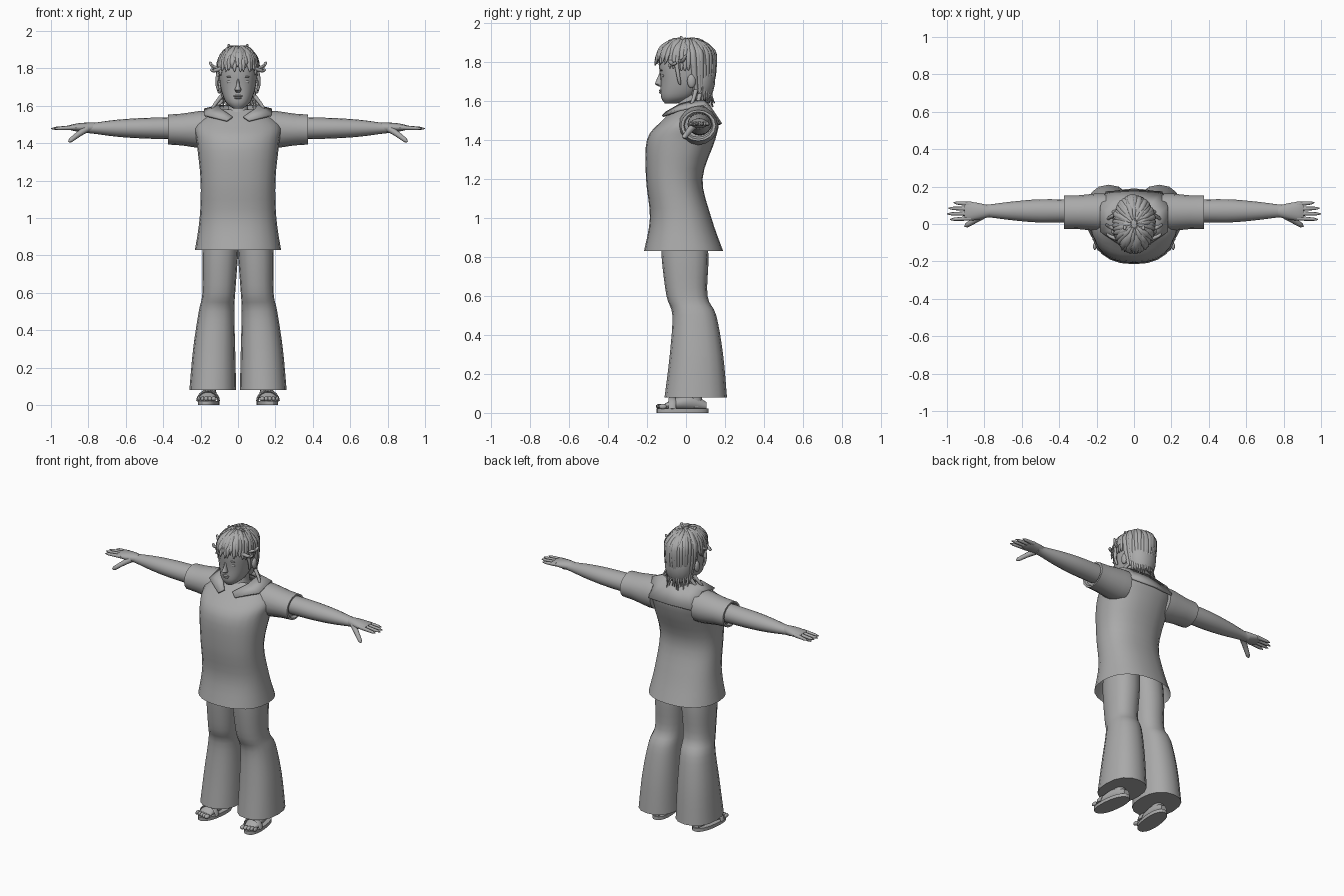
import bpy, bmesh, math, random
from mathutils import Vector

random.seed(4)
if "Cube" in bpy.data.objects:
    bpy.data.objects.remove(bpy.data.objects["Cube"])

grey = bpy.data.materials.new("plain grey")
grey.use_nodes = True
tone = (.4, .4, .4, 1)
grey.diffuse_color = tone
grey.node_tree.nodes["Principled BSDF"].inputs["Base Color"].default_value = tone


def finish(name, bm, angle):
    """Turn the mesh into a shaded object."""
    bmesh.ops.recalc_face_normals(bm, faces=bm.faces)
    mesh = bpy.data.meshes.new(name)
    bm.to_mesh(mesh)
    bm.free()
    mesh.materials.append(grey)
    thing = bpy.data.objects.new(name, mesh)
    bpy.context.collection.objects.link(thing)
    bpy.ops.object.select_all(action='DESELECT')
    thing.select_set(True)
    bpy.context.view_layer.objects.active = thing
    bpy.ops.object.shade_smooth_by_angle(angle=math.radians(angle))
    return thing


def build(name, parts, caps=True, angle=45):
    """Skin each list of rings and join them in one object."""
    bm = bmesh.new()
    for rings in parts:
        loops = [[bm.verts.new(point) for point in ring] for ring in rings]
        for lower, upper in zip(loops, loops[1:]):
            for i in range(len(lower)):
                bm.faces.new((lower[i - 1], lower[i], upper[i], upper[i - 1]))
        if caps:
            bm.faces.new(loops[0])
            bm.faces.new(loops[-1])
    return finish(name, bm, angle)


def both(parts):
    """Add the mirror image of every part."""
    flip = Vector((-1, 1, 1))
    return parts + [[[point * flip for point in ring] for ring in part] for part in parts]


def smooth(keys, steps=4):
    """Pass a smooth curve through the key rows."""
    rows = [Vector(key) for key in keys]
    result = []
    for i in range(len(rows) - 1):
        start, end = rows[i], rows[i + 1]
        before, after = rows[max(i - 1, 0)], rows[min(i + 2, len(rows) - 1)]
        for step in range(steps):
            t = step / steps
            ease = t * t * (3 - 2 * t)
            leave = (end - before) * (t * (1 - t) ** 2 / 2)
            arrive = (after - start) * (t * t * (1 - t) / 2)
            result.append(start.lerp(end, ease) + leave - arrive)
    return result + [rows[-1]]


def circle(sides):
    """Cosine and sine pairs around a full turn."""
    return [(math.cos(math.tau * i / sides), math.sin(math.tau * i / sides)) for i in range(sides)]


def level(z, left, right, front, back, sides=24, power=2.3):
    """Level rounded ring between four limits."""
    def bulge(value):
        return math.copysign(abs(value) ** (2 / power), value)
    return [Vector(((left + right + (right - left) * bulge(c)) / 2,
                    (front + back + (back - front) * bulge(s)) / 2, z)) for c, s in circle(sides)]


def stack(keys, sides=24):
    """Centred body from rows of height, half width, front and back."""
    return [level(z, -half, half, front, back, sides) for z, half, front, back in smooth(keys)]


def limb(rows, y, z):
    """Sideways body from rows of distance, depth radius and height radius."""
    return [[Vector((x, y + depth * c, z + tall * s)) for c, s in circle(16)] for x, depth, tall in rows]


def tube(points, radii, up, flat=1, sides=8):
    """Round rings along a path; up gives the flattened direction."""
    rings = []
    for i, centre in enumerate(points):
        along = (points[min(i + 1, len(points) - 1)] - points[max(i - 1, 0)]).normalized()
        side = along.cross(up(centre)).normalized()
        high = side.cross(along) * flat
        rings.append([centre + (side * c + high * s) * radii[i] for c, s in circle(sides)])
    return rings


def blob(centre, size):
    """Ellipsoid as rings."""
    rings = []
    for step in range(1, 12):
        turn = math.pi * step / 12
        wide = math.sin(turn)
        rings.append([Vector(centre) + Vector(size) * Vector((wide * c, wide * s, math.cos(turn)))
                      for c, s in circle(16)])
    return rings


def upward(centre):
    return Vector((0, 0, 1))


def taper(thick, count):
    """Radii shrinking to a rounded tip."""
    return [thick * (1 - .4 * i / (count - 1)) for i in range(count - 1)] + [thick / 5]


# Shirt, flared at the hem and full at the chest
build("shirt_body", [stack([(.83, .23, -.215, .19), (1, .205, -.185, .13), (1.2, .2, -.205, .085),
                            (1.4, .22, -.2, .15), (1.5, .225, -.12, .165), (1.58, .1, -.03, .1)])], caps=False)
build("sleeves", both([limb([(.15, .1, .1), (.2, .1, .1), (.3, .09, .085), (.375, .09, .08),
                             (.375, .075, .07), (.36, .07, .06)], .063, 1.473)]))

# Collar strip from the neckline to a square back and pointed front
inner = [(0, .1, 1.6), (.08, .09, 1.6), (.1, .04, 1.6), (.09, -.03, 1.58), (.03, -.1, 1.54)]
outer = [(0, .18, 1.48), (.15, .17, 1.48), (.18, .09, 1.58), (.18, -.04, 1.55), (.06, -.12, 1.52)]
bm = bmesh.new()
for way in (1, -1):
    neckline, edge = [[bm.verts.new((way * x, y, z)) for x, y, z in row] for row in (inner, outer)]
    for i in range(len(inner) - 1):
        bm.faces.new((neckline[i], neckline[i + 1], edge[i + 1], edge[i]))
bmesh.ops.remove_doubles(bm, verts=bm.verts, dist=.001)
collar = finish("collar", bm, 30)
thickness = collar.modifiers.new("thickness", 'SOLIDIFY')
thickness.thickness = .012
thickness.offset = 0

# Arms
build("arms", both([limb(smooth([(.3, .06, .06), (.5, .062, .055), (.65, .05, .045), (.78, .034, .028),
                                 (.82, .035, .026)]), .07, 1.48)]))

# Hands: palm, four fingers and a thumb
hand = [limb(smooth([(.77, .03, .026), (.83, .044, .025), (.88, .05, .018), (.905, .044, .01)]), .068, 1.484)]
for i in range(4):
    tip = 1 - .011 * (i - 1.2) ** 2
    base = Vector((.87, .031 + .025 * i, 1.484))
    end = Vector((tip, .024 + .03 * i, 1.478))
    finger = [base.lerp(end, t / 5) for t in range(6)]
    hand.append(tube(finger, taper(.013, 6), upward))
thumb = smooth([(.81, .045, 1.476), (.85, .02, 1.45), (.905, -.013, 1.408)])
hand.append(tube(thumb, taper(.02, len(thumb)), upward))
build("hands", both(hand))

# Flared trousers with a fold at the knee
leg = smooth([(.08, .01, .26, -.11, .21), (.3, .015, .24, -.083, .19), (.5, .02, .21, -.07, .155),
              (.6, .015, .19, -.1, .11), (.8, 0, .19, -.125, .115), (1, -.01, .18, -.13, .1)])
build("trousers", both([[level(*row, sides=16) for row in leg]]))

# Sandals, splayed outwards
sole = [level(z, .1, .21, -.15, .115) for z in (0, .022)]
for ring in sole:
    for point in ring:
        point.x -= point.y / 10
build("sandal_soles", both([sole]), angle=30)
foot = [[Vector((.155 - y / 10 + wide * c, y, .015 + tall + tall * s)) for c, s in circle(16)]
        for y, wide, tall in smooth([(.105, .02, .02), (.03, .038, .04), (-.06, .046, .03), (-.125, .04, .01)])]
ankle = [level(z, .15 - r, .15 + r, .03 - r, .05 + r, 12) for z, r in ((.03, .03), (.09, .033), (.2, .04))]
toes = [blob((.13 + .02 * i, -.135 + .004 * i, .033), (.015 - .0015 * i, .02, .013)) for i in range(5)]
build("feet", both([foot, ankle] + toes))
arch = [Vector((.16 - .057 * c, -.07, .02 + .055 * s)) for c, s in circle(16)[:9]]
build("sandal_straps", both([tube(arch, [.02] * 9, lambda centre: centre - Vector((.16, -.07, 0)), .35)]))

# Neck and head
build("neck", [stack([(1.5, .085, -.085, .09), (1.58, .055, -.04, .08), (1.66, .055, -.035, .08)])])
build("head", [stack([(1.585, .025, -.108, -.05), (1.62, .066, -.128, .04), (1.7, .094, -.13, .11),
                      (1.8, .102, -.138, .135), (1.87, .08, -.11, .11), (1.9, .04, -.05, .05)])])

# Facial features
nose = [level(z, -half, half, front, -.11, 12, 2) for z, half, front in
        ((1.672, .012, -.138), (1.685, .018, -.16), (1.71, .009, -.15), (1.75, .006, -.132))]
build("nose", [nose])
build("lips", [blob((0, -.128, 1.652), (.024, .01, .006)), blob((0, -.128, 1.642), (.019, .01, .006))])
build("eyes", both([blob((.04, -.117, 1.728), (.02, .008, .009))]))
build("eyebrows", both([blob((.04, -.124, 1.755), (.024, .007, .004))]))
build("ears", both([blob((.1, .028, 1.7), (.014, .022, .035))]))

# Hair volume under the locks
crown = Vector((0, 0, 1.79))
dome = Vector((.106, .15, .127))


def on_dome(turn, tilt, lift=1):
    spot = Vector((math.sin(tilt) * math.sin(turn), -math.sin(tilt) * math.cos(turn), math.cos(tilt)))
    return crown + dome * spot * lift


cap = [[on_dome(math.tau * i / 24, math.radians(tilt)) for i in range(24)] for tilt in range(5, 85, 15)]
build("hair_cap", [cap, blob((0, .07, 1.715), (.093, .08, .135))])


# Locks sweep down over the dome, then flick out or fall to the nape
def lock(turn, falls):
    path = [on_dome(turn, math.radians(tilt), random.uniform(.98, 1.05)) for tilt in range(8, 75, 16)]
    out = Vector((math.sin(turn), -math.cos(turn), 0))
    if falls:
        for step in range(1, 5):
            t = step / 4
            path.append(Vector((dome.x * out.x * (1 - .2 * t), .04 * t + dome.y * out.y * (1 - .45 * t),
                                1.8 - .22 * t)))
        path[-1] += out * random.uniform(0, .03) + Vector((0, 0, random.uniform(-.02, .01)))
    else:
        low = math.radians(random.uniform(82, 94) + 14 * abs(out.x) ** 3)
        path += [on_dome(turn, low - .15, 1.04), on_dome(turn, low, random.uniform(1.02, 1.12))]
    path = smooth(path, 2)
    radii = [.002 + .016 * math.sin(math.pi * (i / (len(path) - 1)) ** .8) for i in range(len(path))]
    return tube(path, radii, lambda centre: centre - Vector((0, .02, 1.72)), .8)


def spread(first, last, falls):
    return [lock(math.radians(turn + random.uniform(-2, 2)), falls) for turn in range(first, last, 8)]


build("hair_fringe", spread(-104, 105, False))
build("hair_back", spread(106, 255, True))

# Loose tufts at the temples, nape and crown
tufts = []
for root, tip in (((.09, -.03, 1.8), (.152, 0, 1.835)), ((.09, -.08, 1.8), (.146, -.05, 1.795)),
                  ((.1, -.05, 1.8), (.105, -.03, 1.68)), ((.09, .05, 1.65), (.14, .025, 1.58)),
                  ((.085, .07, 1.63), (.13, .05, 1.56)), ((.02, .02, 1.9), (.05, -.03, 1.93))):
    root, tip = Vector(root), Vector(tip)
    bend = root.lerp(tip, .5) + Vector((.01, 0, -.01))
    curl = smooth([root, bend, tip])
    tufts.append(tube(curl, taper(.012, len(curl)), lambda centre: Vector((.3, 1, .2))))
build("hair_tufts", both(tufts))
